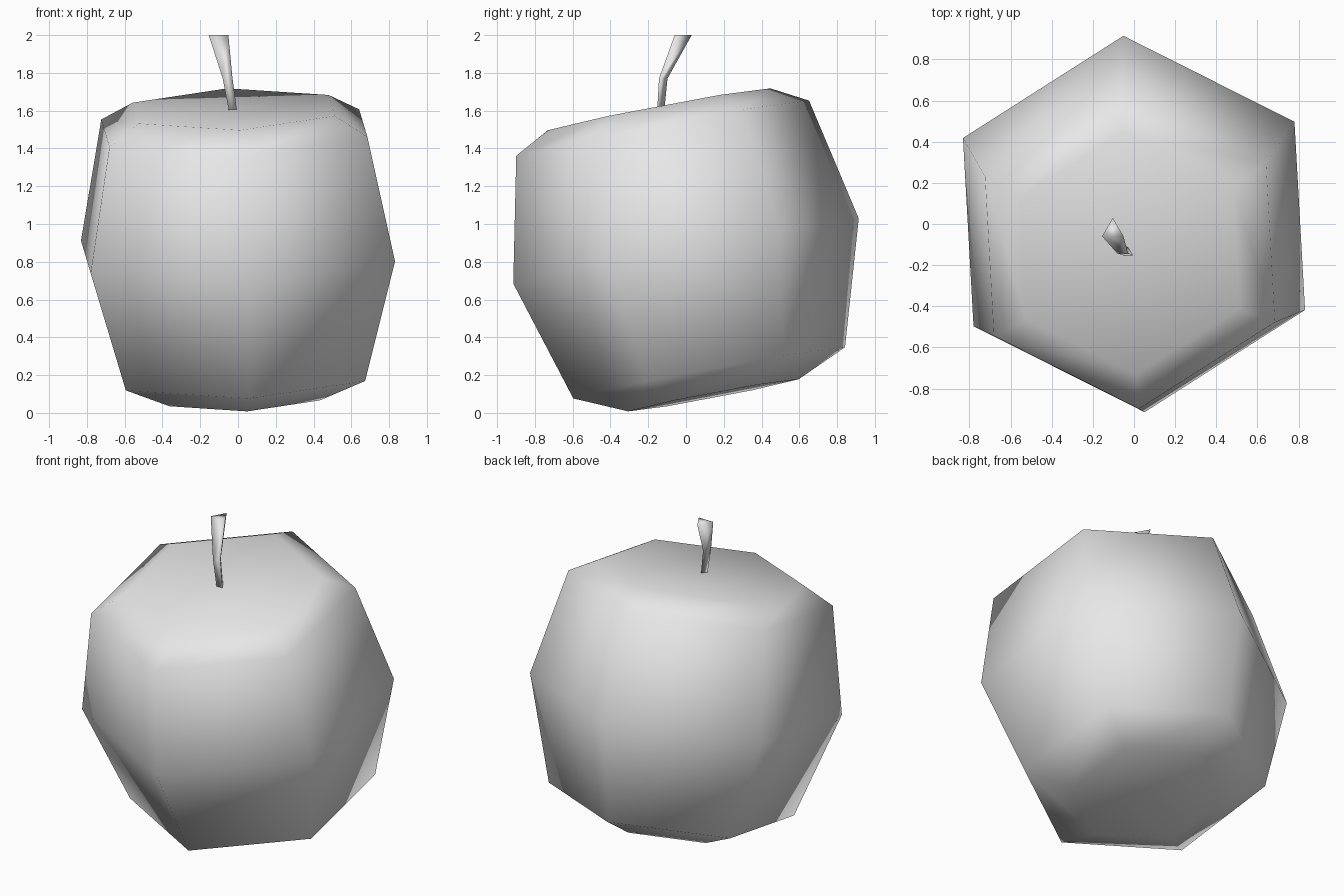
import bpy
import bmesh
from math import cos, sin, pi, radians
from mathutils import Vector, Matrix

cube = bpy.data.objects.get("Cube")
if cube:
    bpy.data.objects.remove(cube, do_unlink=True)

# One plain grey for the whole fruit
grey = bpy.data.materials.new("light_grey")
grey.use_nodes = True
colour = (0.8, 0.8, 0.8, 1)
grey.diffuse_color = colour
grey.node_tree.nodes["Principled BSDF"].inputs["Base Color"].default_value = colour


def loft(name, rings):
    """Skin a list of point rings, cap both ends and shade smooth."""
    bm = bmesh.new()
    loops = [[bm.verts.new(p) for p in ring] for ring in rings]
    sides = len(loops[0])
    for low, high in zip(loops, loops[1:]):
        for i in range(sides):
            j = (i + 1) % sides
            bm.faces.new((low[i], low[j], high[j], high[i]))
    bm.faces.new(loops[0][::-1])
    bm.faces.new(loops[-1])
    bmesh.ops.recalc_face_normals(bm, faces=bm.faces[:])
    for face in bm.faces:
        face.smooth = True
    mesh = bpy.data.meshes.new(name)
    bm.to_mesh(mesh)
    bm.free()
    mesh.materials.append(grey)
    obj = bpy.data.objects.new(name, mesh)
    bpy.context.collection.objects.link(obj)
    return obj


def ring(matrix, radius, height, sides, turn):
    angles = [radians(turn) + 2 * pi * i / sides for i in range(sides)]
    return [matrix @ Vector((radius * cos(a), radius * sin(a), height)) for a in angles]


# Six-sided fruit body, leaning on its axis
axis = Vector((-0.03, -0.19, 1))
lean = Vector((0, 0, 1)).rotation_difference(axis).to_matrix().to_4x4()
frame = Matrix.Translation((0, 0, 0.857)) @ lean
profile = [(0.46, -0.778), (0.733, -0.657), (0.932, 0), (0.79, 0.662), (0.60, 0.764)]
loft("fruit_body", [ring(frame, r, h, 6, -87) for r, h in profile])

# Three-sided bent stem, flaring towards the tip
path = [((-0.022, -0.142, 1.57), 0.024), ((-0.055, -0.128, 1.77), 0.03),
        ((-0.103, -0.03, 2.0), 0.06)]
loft("stem", [ring(Matrix.Translation(p), r, 0, 3, 90) for p, r in path])
